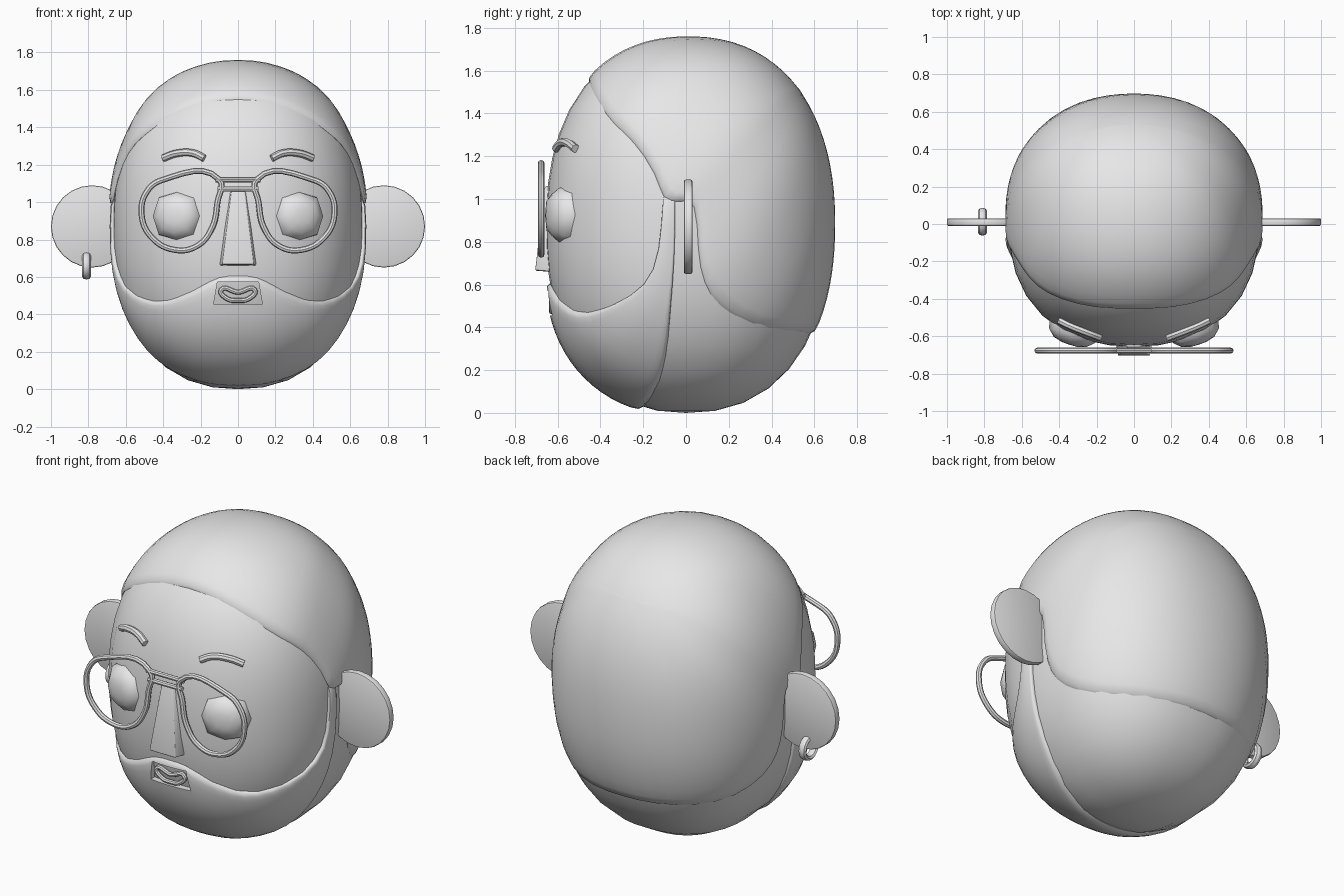
import bpy, bmesh
from math import radians, sin, pi
from mathutils import Vector, Matrix

if "Cube" in bpy.data.objects:
    bpy.data.objects.remove(bpy.data.objects["Cube"])

grey = bpy.data.materials.new("plain grey")
grey.use_nodes = True
grey.diffuse_color = (0.8, 0.8, 0.8, 1)
grey.node_tree.nodes["Principled BSDF"].inputs["Base Color"].default_value = (0.8, 0.8, 0.8, 1)

CENTRE = Vector((0, 0, 0.87))
POWER = 2.3


def rounded(d, radii, power):
    """Point of a boxy ellipsoid in direction d."""
    total = sum(abs(c / r) ** power for c, r in zip(d, radii))
    return d / total ** (1 / power)


def skin(d, lift=0.0):
    """Point on the head in direction d from its centre, raised by lift."""
    p = rounded(d, (0.67, 0.675 if d.y > 0 else 0.655, 0.87), POWER)
    return CENTRE + p + p.normalized() * lift


def face_y(x, z):
    rest = 1 - abs(x / 0.67) ** POWER - abs((z - 0.87) / 0.87) ** POWER
    return -0.655 * rest ** (1 / POWER)


def finish(obj, angle=40):
    """Apply modifiers, add the material and smooth."""
    bpy.ops.object.select_all(action='DESELECT')
    obj.select_set(True)
    bpy.context.view_layer.objects.active = obj
    bpy.ops.object.convert(target='MESH')
    obj = bpy.context.object
    obj.data.materials.clear()
    obj.data.materials.append(grey)
    bpy.ops.object.shade_smooth_by_angle(angle=radians(angle))
    return obj


def mesh_object(name, bm):
    mesh = bpy.data.meshes.new(name)
    bm.to_mesh(mesh)
    bm.free()
    obj = bpy.data.objects.new(name, mesh)
    bpy.context.collection.objects.link(obj)
    return obj


def shell(name, starts, ends, rows, lift, closed):
    """Shell on the head, lofted between two edges, with rounded rims."""
    bm = bmesh.new()
    grid = []
    for a, b in zip(starts, ends):
        a, b = (a - CENTRE).normalized(), (b - CENTRE).normalized()
        dirs = [a.slerp(b, i / rows) for i in range(rows + 1)]
        grid.append([bm.verts.new(skin(d, lift(d, i / rows))) for i, d in enumerate(dirs)])
    n = len(grid)
    for c in range(n if closed else n - 1):
        one, two = grid[c], grid[(c + 1) % n]
        for r in range(rows):
            bm.faces.new((one[r], two[r], two[r + 1], one[r + 1]))
    bmesh.ops.remove_doubles(bm, verts=bm.verts, dist=0.0001)
    bm.normal_update()
    if sum(f.normal.dot(f.calc_center_median() - CENTRE) for f in bm.faces) < 0:
        bmesh.ops.reverse_faces(bm, faces=bm.faces)
    obj = mesh_object(name, bm)
    solid = obj.modifiers.new("thickness", 'SOLIDIFY')
    solid.thickness, solid.offset = 0.04, -1
    obj.modifiers.new("soften", 'SUBSURF').levels = 1
    return obj


def both_sides(points):
    """Mirror a half edge that starts on the centre line."""
    half = [Vector(p) for p in points]
    return [Vector((-p.x, p.y, p.z)) for p in reversed(half[1:])] + half


def block(name, bottom, top):
    """Solid between two four-cornered rings."""
    bm = bmesh.new()
    for p in bottom + top:
        bm.verts.new(p)
    bmesh.ops.convex_hull(bm, input=bm.verts)
    bmesh.ops.recalc_face_normals(bm, faces=bm.faces)
    return mesh_object(name, bm)


def tube(name, points, radius, cyclic=True, handle='AUTO'):
    curve = bpy.data.curves.new(name, 'CURVE')
    curve.dimensions = '3D'
    curve.bevel_depth, curve.bevel_resolution = radius, 2
    curve.resolution_u = 6
    curve.use_fill_caps = True
    line = curve.splines.new('BEZIER')
    line.bezier_points.add(len(points) - 1)
    for bp, p in zip(line.bezier_points, points):
        bp.co = p
        bp.handle_left_type = bp.handle_right_type = handle
    line.use_cyclic_u = cyclic
    obj = bpy.data.objects.new(name, curve)
    bpy.context.collection.objects.link(obj)
    return finish(obj)


# Head
bm = bmesh.new()
bmesh.ops.create_uvsphere(bm, u_segments=32, v_segments=20, radius=1)
for v in bm.verts:
    v.co = skin(v.co)
finish(mesh_object("head", bm))

# Hair cap, from the crown down to the hairline, around the ears and the nape
hairline = [(0, -.47, 1.57), (.2, -.47, 1.54), (.4, -.42, 1.45), (.52, -.34, 1.34),
            (.58, -.25, 1.27), (.64, -.13, 1.1), (.67, -.11, .98), (.67, -.04, .98),
            (.67, .05, 1.0), (.67, .05, .75), (.66, .08, .6), (.64, .15, .49),
            (.54, .3, .41), (.4, .46, .385), (.2, .57, .37), (0, .6, .37)]
edge = both_sides(hairline)[:-1]
crown = CENTRE + Vector((0, 0.5, 0.6))
finish(shell("hair", [crown] * len(edge), edge, 10, lambda d, t: 0.026, True), 60)

# Beard, from the moustache and cheek edge to the jaw and neck edge
upper = [(0, -.65, .61), (.1, -.65, .61), (.2, -.63, .55), (.35, -.58, .47), (.45, -.5, .45),
         (.57, -.35, .5), (.64, -.18, .6), (.66, -.12, .75), (.67, -.11, 1.03)]
lower = [(0, -.21, .01), (.1, -.2, .02), (.2, -.18, .05), (.35, -.14, .11), (.47, -.1, .2),
         (.58, -.08, .34), (.64, -.07, .5), (.67, -.05, .7), (.67, -.045, 1.03)]
beard = shell("beard", both_sides(upper), both_sides(lower), 8,
              lambda d, t: 0.022 + 0.035 * sin(pi * t) * max(0, -d.y), False)
cutter = block("mouth_cutter",
               [(x, y, .455) for x in (-.13, .13) for y in (-.9, -.5)],
               [(x, y, .572) for x in (-.11, .11) for y in (-.9, -.5)])
cutter.hide_render = True
cut = beard.modifiers.new("mouth opening", 'BOOLEAN')
cut.operation, cut.solver, cut.object = 'DIFFERENCE', 'EXACT', cutter
finish(beard, 50)
bpy.data.objects.remove(cutter)

# Mouth
lips = [(-.09, .53), (0, .518), (.09, .53), (.06, .485), (0, .474), (-.06, .485)]
tube("mouth", [(x, -.628, z) for x, z in lips], .013)

# Nose
nose = block("nose",
             [(x, -.58, .655) for x in (-.11, .11)] + [(x, -.705, .665) for x in (-.085, .085)],
             [(x, -.6, 1.06) for x in (-.055, .055)] + [(x, -.66, 1.06) for x in (-.035, .035)])
bevel = nose.modifiers.new("soft edges", 'BEVEL')
bevel.width, bevel.segments = .01, 2
finish(nose)

# Parts found on both sides
rim = [(.10, 1.12), (.40, 1.12), (.485, 1.06), (.515, .93), (.46, .81), (.34, .745),
       (.22, .765), (.14, .86), (.11, 1.0)]
brow = [(.18, 1.235), (.24, 1.262), (.33, 1.26), (.40, 1.235)]
for side, s in (("left", 1), ("right", -1)):
    # Eye
    bm = bmesh.new()
    bmesh.ops.create_uvsphere(bm, u_segments=8, v_segments=8, radius=1)
    bm.transform(Matrix.Rotation(radians(90), 4, 'X'))
    for v in bm.verts:
        v.co = rounded(v.co, (.14, .105, .135), 2.6)
    place = Matrix.Translation((.315 * s, -.545, .925)) @ Matrix.Rotation(radians(18 * s), 4, 'Z')
    bm.transform(place)
    finish(mesh_object(side + "_eye", bm), 60)

    # Eyebrow
    tube(side + "_eyebrow", [(x * s, face_y(x, z) - .008, z) for x, z in brow], .02, False)

    # Glasses rim
    tube(side + "_glasses_rim", [(x * s, -.677, z) for x, z in rim], .016)

    # Ear
    bpy.ops.mesh.primitive_cylinder_add(vertices=24, radius=.22, depth=.04,
                                        location=(.78 * s, .01, .87), rotation=(radians(90), 0, 0))
    ear = bpy.context.object
    ear.name = side + "_ear"
    bevel = ear.modifiers.new("soft edges", 'BEVEL')
    bevel.width, bevel.segments = .008, 2
    finish(ear)

# Glasses bridge
for name, z, w in (("upper_bridge", 1.12, .12), ("lower_bridge", 1.07, .11)):
    tube("glasses_" + name, [(-w, -.677, z), (w, -.677, z)], .014, False, 'VECTOR')

# Earring on one ear
bpy.ops.mesh.primitive_torus_add(major_segments=24, minor_segments=8, major_radius=.058,
                                 minor_radius=.016, location=(-.81, .012, .66),
                                 rotation=(0, radians(90), 0))
ring = bpy.context.object
ring.name = "earring"
ring.scale = (1, 1, 1.5)
finish(ring)
